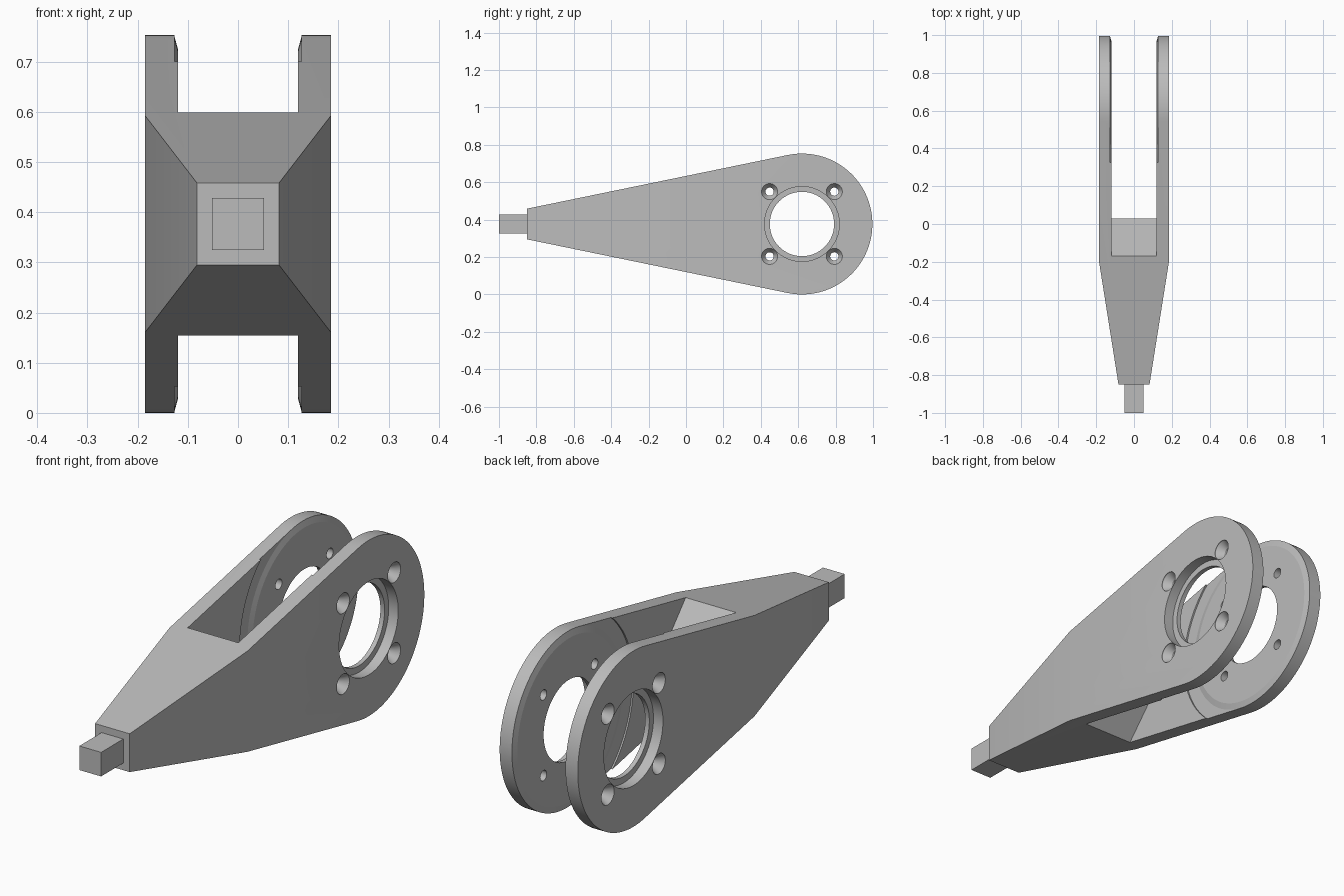
import bpy, bmesh
from math import sin, cos, pi, acos, atan2, hypot, radians

cube = bpy.data.objects.get("Cube")
if cube:
    bpy.data.objects.remove(cube, do_unlink=True)

# Main dimensions
HALF_W, SLOT = 0.185, 0.12        # outer half width, slot half width
CY, CZ, R = 0.62, 0.3765, 0.3765  # hub centre and rim radius
NOSE_Y, NOSE = -0.85, 0.082       # flat front end and its half size

grey = bpy.data.materials.new("Plain grey")
grey.use_nodes = True
colour = (0.5, 0.5, 0.5, 1)
grey.diffuse_color = colour
grey.node_tree.nodes["Principled BSDF"].inputs["Base Color"].default_value = colour


def make_object(name, bm):
    bmesh.ops.recalc_face_normals(bm, faces=bm.faces)
    mesh = bpy.data.meshes.new(name)
    bm.to_mesh(mesh)
    bm.free()
    obj = bpy.data.objects.new(name, mesh)
    bpy.context.collection.objects.link(obj)
    mesh.materials.append(grey)
    return obj


def prism(name, points, axis, low, high):
    """Extrude a 2D outline along x (outline in y, z) or z (outline in x, y)."""
    bm = bmesh.new()
    place = (lambda p, h: (h, *p)) if axis == "x" else (lambda p, h: (*p, h))
    face = bm.faces.new([bm.verts.new(place(p, low)) for p in points])
    top = bmesh.ops.extrude_face_region(bm, geom=[face])["geom"]
    shift = (high - low, 0, 0) if axis == "x" else (0, 0, high - low)
    bmesh.ops.translate(bm, vec=shift,
                        verts=[v for v in top if isinstance(v, bmesh.types.BMVert)])
    return make_object(name, bm)


def lathe(bm, profile, cy, cz, side, steps, ring=False):
    """Revolve (radius, x) points about an axis along x; ring closes the loop."""
    loops = []
    for r, x in profile:
        loops.append([bm.verts.new((side * x, cy + r * cos(2 * pi * i / steps),
                                    cz + r * sin(2 * pi * i / steps)))
                      for i in range(steps)])
    pairs = list(zip(loops, loops[1:]))
    if ring:
        pairs.append((loops[-1], loops[0]))
    else:
        bm.faces.new(loops[0])
        bm.faces.new(loops[-1])
    for a, b in pairs:
        for i in range(steps):
            j = (i + 1) % steps
            bm.faces.new((a[i], a[j], b[j], b[i]))


def boolean(obj, cutter, operation):
    mod = obj.modifiers.new(operation, "BOOLEAN")
    mod.operation, mod.solver, mod.object = operation, "EXACT", cutter
    bpy.context.view_layer.objects.active = obj
    bpy.ops.object.modifier_apply(modifier=mod.name)
    bpy.data.objects.remove(cutter, do_unlink=True)


# Fork body: side outline with straight edges tangent to the round hub
dy = NOSE_Y - CY
tangent = atan2(NOSE, dy) - acos(R / hypot(dy, NOSE))
N = 80
outline = [(CY + R * cos(a), CZ + R * sin(a))
           for a in (tangent * (1 - 2 * i / N) for i in range(N + 1))]
outline += [(NOSE_Y, CZ - NOSE), (NOSE_Y, CZ + NOSE)]
body = prism("fork_body", outline, "x", -HALF_W, HALF_W)

# Sideways taper toward the nose, continued past the front end
slope = (HALF_W - NOSE) / (-0.2 - NOSE_Y)
tip = NOSE - slope * 0.1
right_edge = [(tip, NOSE_Y - 0.1), (HALF_W, -0.2), (0.3, -0.2), (0.3, NOSE_Y - 0.1)]
for side in (1, -1):
    cutter = prism("taper_cutter", [(side * x, y) for x, y in right_edge], "z", -0.2, 1)
    boolean(body, cutter, "DIFFERENCE")

# Slot between the arms, ending in a wedge
apex, reach = 0.03, 0.46
back = apex - reach * 0.2 / 0.223
slot = [(apex, CZ), (back, CZ + reach), (1.2, CZ + reach),
        (1.2, CZ - reach), (back, CZ - reach)]
boolean(body, prism("slot_cutter", slot, "x", -SLOT, SLOT), "DIFFERENCE")

# Hub details on both arms: stepped bore, countersunk holes, chamfered pad groove
bm = bmesh.new()
for side in (1, -1):
    lathe(bm, [(0.2, 0.2), (0.2, 0.14), (0.172, 0.14), (0.172, 0.1)], CY, CZ, side, 64)
    lathe(bm, [(0.342, 0.118), (0.375, 0.127), (0.437, 0.127), (0.437, 0.118)],
          CY, CZ, side, 128, ring=True)
    for sy in (1, -1):
        for sz in (1, -1):
            lathe(bm, [(0.043, 0.2), (0.043, HALF_W - 0.004), (0.022, 0.15), (0.022, 0.1)],
                  CY + sy * 0.173, CZ + sz * 0.173, side, 32)
boolean(body, make_object("hub_cutter", bm), "DIFFERENCE")

# Square peg at the nose
P = 0.0515
peg = prism("square_peg", [(-P, -1), (P, -1), (P, NOSE_Y + 0.005), (-P, NOSE_Y + 0.005)],
            "z", CZ - P, CZ + P)

# Smooth the round surfaces, keep the edges sharp
bpy.ops.object.select_all(action="DESELECT")
for obj in (body, peg):
    obj.select_set(True)
bpy.context.view_layer.objects.active = body
bpy.ops.object.shade_smooth_by_angle(angle=radians(15))
